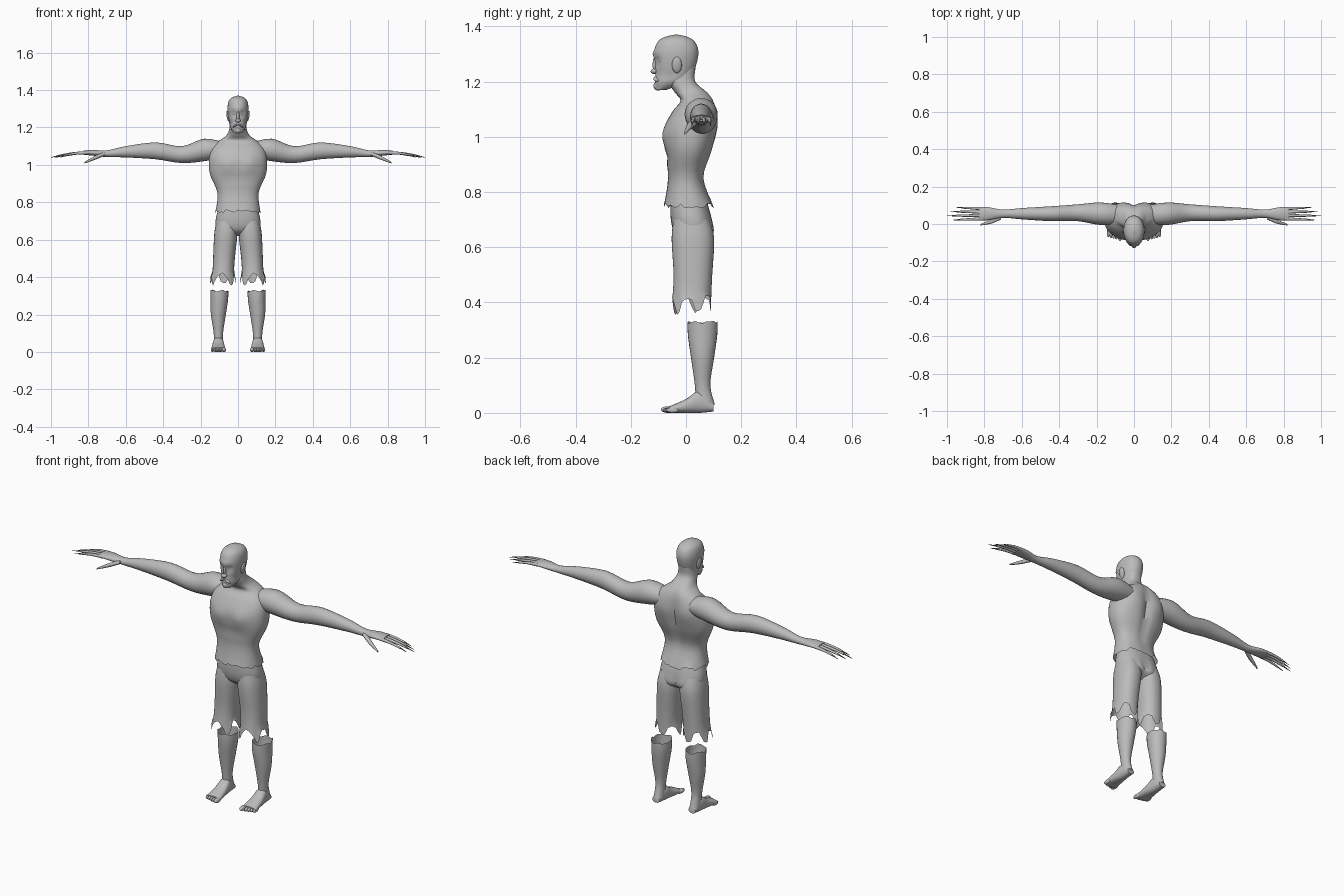
import bpy, bmesh, math, random
from mathutils import Vector, Matrix

random.seed(4)
if "Cube" in bpy.data.objects:
    bpy.data.objects.remove(bpy.data.objects["Cube"])


def material(name, red, green, blue):
    mat = bpy.data.materials.new(name)
    mat.use_nodes = True
    colour = (red, green, blue, 1)
    mat.diffuse_color = colour
    mat.node_tree.nodes["Principled BSDF"].inputs["Base Color"].default_value = colour
    return mat


grey = material("plain grey", 0.5, 0.5, 0.5)
olive = material("claw olive", 0.2, 0.18, 0.1)


def spline(rows, steps=4):
    """Interpolate the rows of numbers smoothly."""
    points = [Vector(row) for row in rows]
    slopes = [(after - before) / 2 for before, after in
              zip(points[:1] + points[:-1], points[1:] + points[-1:])]
    result = []
    for start, end, leave, arrive in zip(points, points[1:], slopes, slopes[1:]):
        for step in range(steps):
            t = step / steps
            ease = t * t * (3 - 2 * t)
            result.append(start.lerp(end, ease) + leave * t * (1 - t) ** 2
                          - arrive * t * t * (1 - t))
    return result + points[-1:]


def finish(name, bm, mirror, mat):
    bmesh.ops.recalc_face_normals(bm, faces=bm.faces)
    mesh = bpy.data.meshes.new(name)
    bm.to_mesh(mesh)
    bm.free()
    mesh.materials.append(mat)
    part = bpy.data.objects.new(name, mesh)
    bpy.context.collection.objects.link(part)
    if mirror:
        part.modifiers.new("other side", "MIRROR")
    bpy.ops.object.select_all(action="DESELECT")
    part.select_set(True)
    bpy.context.view_layer.objects.active = part
    bpy.ops.object.shade_smooth_by_angle(angle=math.radians(50))


def loft(name, axis, rows, sides=24, power=1.0, shape=None, open_end=None, mirror=True, mat=grey):
    """Each row is a position along the axis, then the centre and radii on the other two axes."""
    along = "xyz".index(axis)
    across, up = [k for k in range(3) if k != along]
    bm = bmesh.new()
    rings = []
    for position, centre_a, centre_b, radius_a, radius_b in spline(rows):
        ring = []
        for side in range(sides):
            angle = math.tau * side / sides
            cos, sin = math.cos(angle), math.sin(angle)
            point = Vector()
            point[along] = position
            point[across] = centre_a + radius_a * math.copysign(abs(cos) ** power, cos)
            point[up] = centre_b + radius_b * math.copysign(abs(sin) ** power, sin)
            if shape:
                shape(point)
            ring.append(bm.verts.new(point))
        rings.append(ring)
    for low, high in zip(rings, rings[1:]):
        for side in range(sides):
            bm.faces.new((low[side - 1], low[side], high[side], high[side - 1]))
    if open_end != "first":
        bm.faces.new(rings[0])
    if open_end != "last":
        bm.faces.new(rings[-1])
    finish(name, bm, mirror, mat)


def blob(name, centre, radii, tilt=0, mirror=False):
    bm = bmesh.new()
    place = (Matrix.Translation(centre) @ Matrix.Rotation(math.radians(tilt), 4, "Y")
             @ Matrix.Diagonal((*radii, 1)))
    bmesh.ops.create_uvsphere(bm, u_segments=16, v_segments=10, radius=1, matrix=place)
    finish(name, bm, mirror, grey)


def centred(rows):
    """Expand rows of height, half width, depth centre and half depth."""
    return [(height, 0, centre, width, depth) for height, width, centre, depth in rows]


def bump(value, centre, width):
    return math.exp(-((value - centre) / width) ** 2)


# Torso with chest, belly and spine relief
def muscles(point):
    x, y, z = point
    if y < 0:
        chest = bump(abs(x), 0.06, 0.04) * bump(z, 1, 0.04)
        belly_crease = bump(z, 0.93, 0.01) * bump(x, 0, 0.1)
        point.y += 0.006 * belly_crease - 0.01 * chest
    else:
        spine = bump(x, 0, 0.02) * bump(z, 1, 0.13)
        shoulder_blade = bump(abs(x), 0.08, 0.04) * bump(z, 1.05, 0.06)
        point.y += 0.008 * shoulder_blade - 0.018 * spine
    if z < 0.76:
        point.z += random.uniform(-0.01, 0.01)


loft("torso", "z", centred([
    (0.75, 0.12, 0.01, 0.09), (0.85, 0.11, 0, 0.065), (0.95, 0.15, 0.01, 0.085),
    (1.03, 0.155, 0.017, 0.095), (1.09, 0.14, 0.03, 0.08), (1.13, 0.1, 0.04, 0.06),
    (1.16, 0.06, 0.02, 0.06), (1.2, 0.045, -0.015, 0.05), (1.25, 0.04, -0.015, 0.05)]),
    sides=48, power=0.85, shape=muscles, open_end="first", mirror=False)


# Head with brow, sunken eyes and hollow cheeks
def skull(point):
    x, y, z = point
    if y < -0.04:
        socket = bump(abs(x), 0.024, 0.012) * bump(z, 1.275, 0.013)
        brow = bump(z, 1.3, 0.012) * bump(x, 0, 0.04)
        point.y += 0.012 * socket - 0.006 * brow
        point.x *= 1 - 0.09 * bump(z, 1.22, 0.02)


loft("head", "z", centred([
    (1.17, 0.02, -0.09, 0.02), (1.2, 0.042, -0.055, 0.058), (1.24, 0.05, -0.04, 0.07),
    (1.3, 0.056, -0.035, 0.08), (1.34, 0.05, -0.035, 0.07), (1.36, 0.033, -0.035, 0.045),
    (1.37, 0.004, -0.035, 0.005)]), sides=40, power=0.92, shape=skull, mirror=False)
blob("nose_bridge", (0, -0.107, 1.26), (0.008, 0.014, 0.035))
blob("nose_tip", (0, -0.115, 1.237), (0.014, 0.013, 0.01))
blob("chin_beard", (0, -0.1, 1.185), (0.018, 0.018, 0.018))
blob("moustache", (0.014, -0.106, 1.21), (0.018, 0.012, 0.006), tilt=30, mirror=True)
blob("eye", (0.022, -0.09, 1.275), (0.01, 0.01, 0.007), mirror=True)
blob("ear", (0.053, -0.033, 1.26), (0.008, 0.018, 0.03), tilt=10, mirror=True)

# Arm and palm
loft("arm", "x", [
    (0.07, 0.05, 1.08, 0.05, 0.04), (0.18, 0.055, 1.08, 0.06, 0.06),
    (0.3, 0.06, 1.055, 0.045, 0.045), (0.44, 0.055, 1.075, 0.04, 0.045),
    (0.6, 0.055, 1.07, 0.03, 0.03), (0.7, 0.055, 1.06, 0.022, 0.018),
    (0.78, 0.055, 1.065, 0.035, 0.015), (0.83, 0.055, 1.065, 0.035, 0.01)])


# Fingers with long claws, fanned out and drooping to the tip
def finger_rows(fan, tip, start, end, thick, thin):
    rows = []
    for part in (0, 0.5, 1):
        t = start + (end - start) * part
        radius = thick + (thin - thick) * part
        rows.append((0.81 + (tip - 0.81) * t, 0.055 + fan * (1 + t / 4),
                     1.065 - 0.025 * t * t, radius, radius))
    return rows


for finger, fan, tip in (("index", -0.027, 0.97), ("middle", -0.009, 1),
                         ("ring", 0.009, 0.98), ("little", 0.027, 0.95)):
    loft(finger + "_finger", "x", finger_rows(fan, tip, 0, 0.75, 0.009, 0.005), sides=10)
    loft(finger + "_claw", "x", finger_rows(fan, tip, 0.7, 1, 0.0045, 0.001), sides=8, mat=olive)
loft("thumb", "x", [(0.71, 0.04, 1.06, 0.015, 0.01), (0.76, 0.015, 1.04, 0.012, 0.011),
                    (0.82, -0.004, 1.012, 0.004, 0.004)], sides=12)


# Ragged shorts
def seat_cleft(point):
    if point.y > 0:
        point.y -= 0.014 * bump(point.x, 0, 0.014) * bump(point.z, 0.66, 0.05)


def tatter(point):
    drop = max(0, 0.43 - point.z) / 0.03
    tooth = abs(math.sin(2.5 * math.atan2(point.y - 0.02, point.x - 0.08) + 0.6))
    point.z += drop * (0.02 - 0.06 * tooth ** 3 + random.uniform(-0.008, 0.008))
    point.x += drop * tooth * (point.x - 0.08) / 4


loft("shorts_seat", "z", centred([
    (0.77, 0.105, 0.01, 0.065), (0.7, 0.12, 0.02, 0.075), (0.65, 0.11, 0.03, 0.07),
    (0.62, 0.06, 0.03, 0.03)]), sides=40, power=0.85, shape=seat_cleft, mirror=False)
loft("shorts_leg", "z", [
    (0.7, 0.06, 0.02, 0.055, 0.065), (0.63, 0.065, 0.025, 0.062, 0.077),
    (0.5, 0.075, 0.025, 0.058, 0.07), (0.4, 0.08, 0.02, 0.057, 0.07)],
    sides=40, power=0.88, shape=tatter, open_end="last")


# Lower leg, hollow with a torn top
def torn_top(point):
    if point.z > 0.325:
        point.z += random.uniform(-0.008, 0.004)


loft("lower_leg", "z", [
    (0.03, 0.105, 0.07, 0.025, 0.035), (0.1, 0.105, 0.06, 0.025, 0.028),
    (0.2, 0.105, 0.06, 0.04, 0.042), (0.28, 0.1, 0.06, 0.047, 0.053),
    (0.33, 0.1, 0.06, 0.048, 0.055)], shape=torn_top, open_end="last")


# Foot and toes
def flat_sole(point):
    point.z = max(point.z, 0)


loft("foot", "y", [
    (0.1, 0.105, 0.02, 0.02, 0.015), (0.05, 0.105, 0.04, 0.028, 0.04),
    (0, 0.105, 0.025, 0.034, 0.025), (-0.06, 0.105, 0.012, 0.04, 0.012)],
    power=0.85, shape=flat_sole)
blob("big_toe", (0.075, -0.065, 0.012), (0.012, 0.026, 0.012), mirror=True)
for toe in range(4):
    blob("small_toe", (0.095 + 0.014 * toe, 0.004 * toe - 0.06, 0.01), (0.008, 0.023, 0.01), mirror=True)
